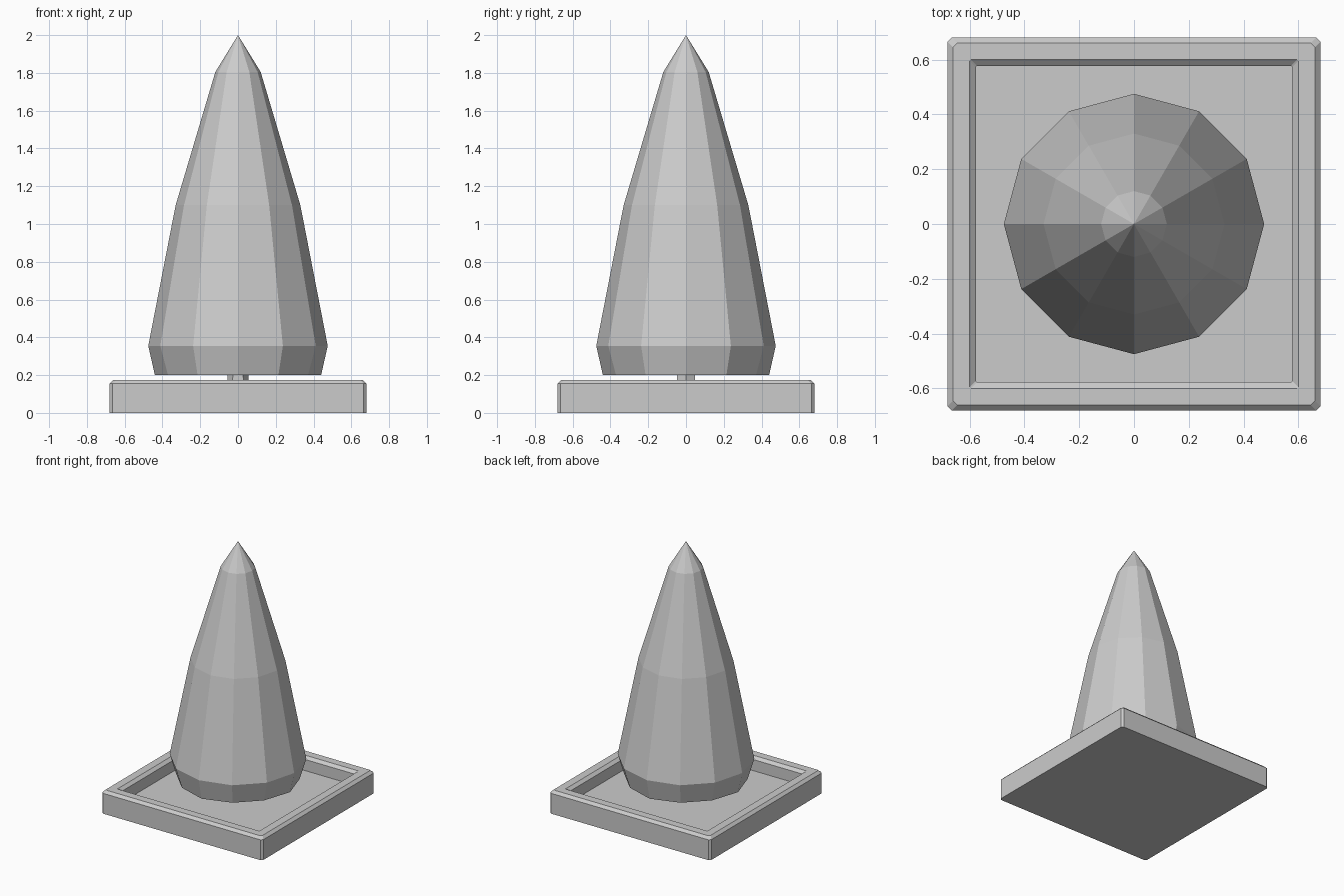
import bpy
import bmesh
from math import cos, sin, pi

cube = bpy.data.objects.get("Cube")
if cube:
    bpy.data.objects.remove(cube)

GREY = (0.6, 0.6, 0.6, 1.0)
grey = bpy.data.materials.new("light grey")
grey.use_nodes = True
grey.diffuse_color = GREY
grey.node_tree.nodes["Principled BSDF"].inputs["Base Color"].default_value = GREY


def polygon(radius, sides, z, dent=0.0):
    """Ring of points; the ones off the x and y axes can be pulled inward."""
    points = []
    for i in range(sides):
        r = radius - (dent if i % 3 else 0.0)
        a = 2 * pi * i / sides
        points.append((r * cos(a), r * sin(a), z))
    return points


def square(half, z, cut):
    """Square ring with clipped corners."""
    points = []
    for sx, sy in ((1, 1), (-1, 1), (-1, -1), (1, -1)):
        pair = [(sx * half, sy * (half - cut), z), (sx * (half - cut), sy * half, z)]
        points += pair if sx * sy > 0 else pair[::-1]
    return points


def loft(name, rings, apex=None):
    """Skin a stack of rings, closing both ends."""
    bm = bmesh.new()
    loops = [[bm.verts.new(p) for p in ring] for ring in rings]
    n = len(loops[0])
    for low, high in zip(loops, loops[1:]):
        for i in range(n):
            j = (i + 1) % n
            bm.faces.new((low[i], low[j], high[j], high[i]))
    bm.faces.new(loops[0][::-1])
    if apex:
        tip = bm.verts.new(apex)
        for i in range(n):
            bm.faces.new((loops[-1][i], loops[-1][(i + 1) % n], tip))
    else:
        bm.faces.new(loops[-1])
    bmesh.ops.recalc_face_normals(bm, faces=bm.faces)
    mesh = bpy.data.meshes.new(name)
    bm.to_mesh(mesh)
    bm.free()
    mesh.materials.append(grey)
    obj = bpy.data.objects.new(name, mesh)
    bpy.context.collection.objects.link(obj)
    return obj


# Square planter tray with bevelled rim and sunken floor
tray = [(0.68, 0.0), (0.68, 0.155), (0.66, 0.175), (0.6, 0.175), (0.577, 0.155), (0.577, 0.07)]
loft("planter_tray", [square(h, z, 0.015 if h > 0.65 else 0.004) for h, z in tray])

# Short trunk between the tray floor and the foliage
loft("trunk", [polygon(0.058, 6, 0.06), polygon(0.055, 6, 0.22)])

# Faceted conical foliage
foliage = [(0.44, 0.2, 0.012), (0.475, 0.355, 0.0), (0.33, 1.1, 0.0), (0.12, 1.805, 0.0)]
loft("foliage", [polygon(r, 12, z, d) for r, z, d in foliage], apex=(0, 0, 2.0))
